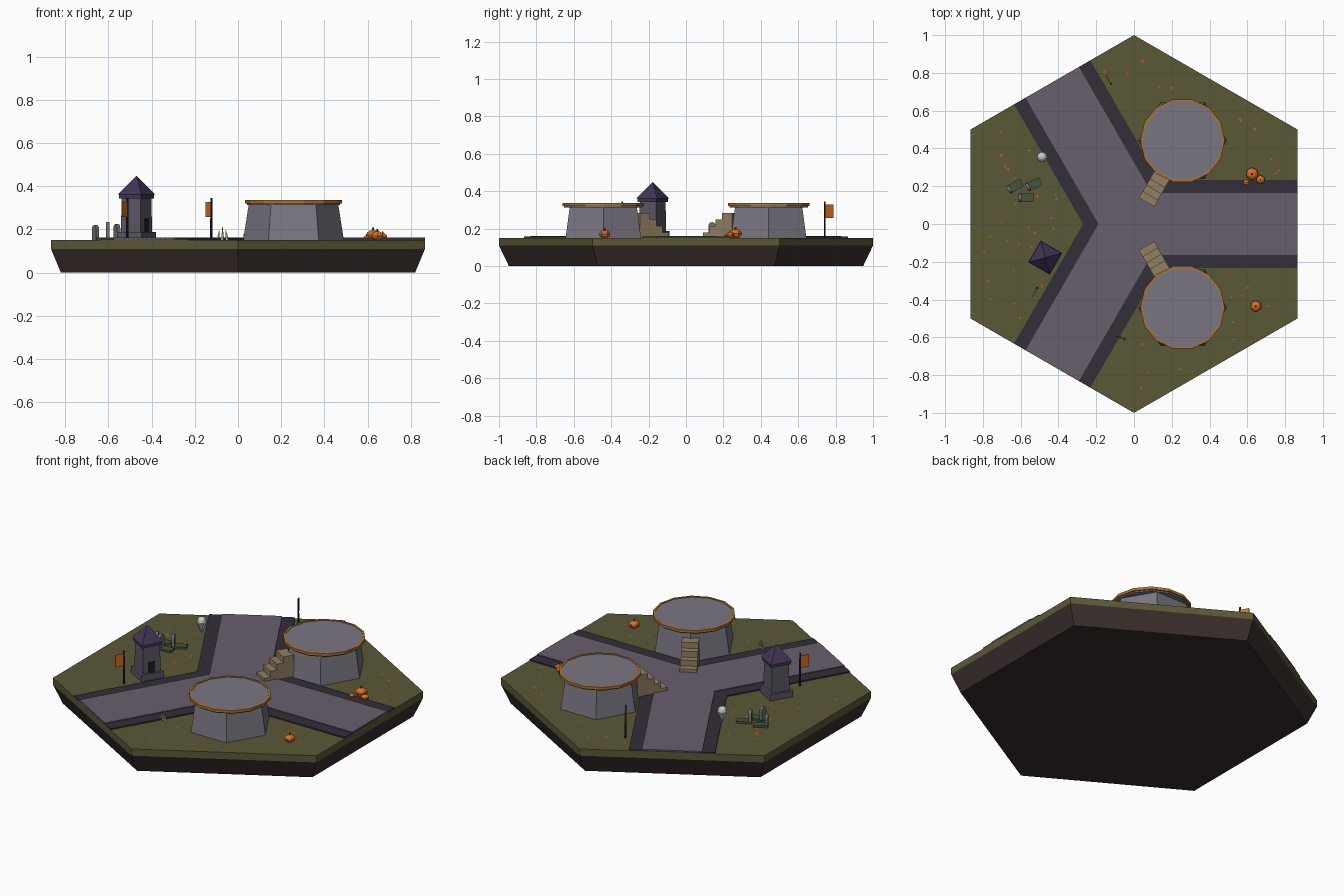
import bpy, bmesh, random
from math import sin, cos, pi, radians, hypot
from mathutils import Matrix, Vector

if "Cube" in bpy.data.objects:
    bpy.data.objects.remove(bpy.data.objects["Cube"])

random.seed(7)
G = 0.15  # ground level
S60 = sin(pi / 3)


def mat(name, r, g, b):
    m = bpy.data.materials.new(name)
    m.diffuse_color = [((c / 255 + 0.055) / 1.055) ** 2.4 for c in (r, g, b)] + [1]
    m.use_nodes = True
    m.node_tree.nodes["Principled BSDF"].inputs["Base Color"].default_value = m.diffuse_color
    return m


EARTH = mat("earth", 58, 46, 44)
GRASS = mat("grass", 90, 87, 54)
ROAD = mat("paving", 104, 95, 108)
KERB = mat("kerb", 50, 46, 56)
STONE = mat("stone", 122, 118, 130)
WALL = mat("wall", 92, 87, 102)
GOLD = mat("gold", 170, 115, 45)
WOOD = mat("wood", 145, 127, 97)
ROOF = mat("roof", 66, 52, 86)
DARK = mat("dark", 32, 29, 34)
ORANGE = mat("orange", 220, 110, 35)
MOSS = mat("moss", 70, 85, 58)
GRAVE = mat("gravestone", 110, 114, 112)
WHITE = mat("white", 225, 228, 225)
BONE = mat("bone", 200, 190, 165)
LEAF = mat("leaf", 175, 95, 40)


def make(name, bm, m, loc=(0, 0, 0), rot=0):
    bmesh.ops.recalc_face_normals(bm, faces=bm.faces)
    me = bpy.data.meshes.new(name)
    bm.to_mesh(me)
    bm.free()
    me.materials.append(m)
    ob = bpy.data.objects.new(name, me)
    ob.location = loc
    ob.rotation_euler.z = rot
    bpy.context.collection.objects.link(ob)
    return ob


def frustum(name, n, r1, r2, z0, z1, m, loc=(0, 0), rot=0.0):
    """n-sided cone or prism; first corner at angle rot."""
    bm = bmesh.new()
    bmesh.ops.create_cone(bm, cap_ends=True, segments=n, radius1=r1, radius2=r2, depth=z1 - z0,
                          matrix=Matrix.Rotation(-pi / 2, 4, 'Z'))
    return make(name, bm, m, (*loc, (z0 + z1) / 2), rot)


def prism(name, pts, depth, m, loc=(0, 0, 0), rot=0.0, upright=False):
    """Extruded outline: flat (xy) upward, or upright (xz) centred on y."""
    bm = bmesh.new()
    vs = [bm.verts.new((x, -depth / 2, y) if upright else (x, y, 0)) for x, y in pts]
    f = bm.faces.new(vs)
    ext = bmesh.ops.extrude_face_region(bm, geom=[f])["geom"]
    off = Vector((0, depth, 0) if upright else (0, 0, depth))
    bmesh.ops.translate(bm, vec=off, verts=[v for v in ext if isinstance(v, bmesh.types.BMVert)])
    return make(name, bm, m, loc, rot)


def box(name, sx, sy, z0, z1, m, loc, rot=0.0):
    pts = [(-sx / 2, -sy / 2), (sx / 2, -sy / 2), (sx / 2, sy / 2), (-sx / 2, sy / 2)]
    return prism(name, pts, z1 - z0, m, (*loc, z0), rot)


# hexagonal tile
frustum("earth_base", 6, 0.947, 1.0, 0, 0.11, EARTH, rot=pi / 2)
frustum("grass_slab", 6, 1.0, 1.0, 0.11, G, GRASS, rot=pi / 2)


# three-armed road: wide kerb with paving on top
def y_outline(w):
    pts = []
    for k in range(3):
        a = k * 2 * pi / 3
        for x, y in ((0.866, -w), (0.866, w), (w / S60 * 0.5, w)):
            pts.append((x * cos(a) - y * sin(a), x * sin(a) + y * cos(a)))
    # replace the inner corner by the exact crossing of neighbouring arms
    for k in range(3):
        a = k * 2 * pi / 3 + pi / 3
        pts[3 * k + 2] = (w / S60 * cos(a), w / S60 * sin(a))
    return pts


prism("road_kerb", y_outline(0.233), 0.007, KERB, (0, 0, G))
prism("road_paving", y_outline(0.163), 0.012, ROAD, (0, 0, G))

# two round platforms with trimmed rim and stairs facing the crossing
for side, label in ((1, "back"), (-1, "front")):
    c = (0.257, 0.442 * side)
    frustum(label + "_platform_body", 6, 0.233, 0.207, G, 0.318, STONE, c)
    frustum(label + "_platform_rim", 14, 0.215, 0.219, 0.314, 0.334, STONE, c)
    bm = bmesh.new()
    n = 14
    rings = [[bm.verts.new((r * cos(2 * pi * i / n), r * sin(2 * pi * i / n), z)) for i in range(n)]
             for r, z in ((0.212, 0.321), (0.224, 0.321), (0.224, 0.337), (0.212, 0.337))]
    for j in range(4):
        for i in range(n):
            bm.faces.new((rings[j][i], rings[j][(i + 1) % n],
                          rings[(j + 1) % 4][(i + 1) % n], rings[(j + 1) % 4][i]))
    make(label + "_platform_trim", bm, GOLD, (*c, 0))
    prof = [(0.133, G)]
    for i in range(4):
        z = 0.18 + 0.035 * i
        prof += [(0.133 + 0.0385 * i, z), (0.133 + 0.0385 * (i + 1), z)]
    prof[-1] = (0.31, prof[-1][1])
    prism(label + "_stairs", prof + [(0.31, G)], 0.093, WOOD, rot=side * pi / 3, upright=True)

# small shrine with pyramid roof
sc, sr = (-0.47, -0.178), radians(-30)
box("shrine_base", 0.132, 0.132, G, 0.187, WALL, sc, sr)
frustum("shrine_wall", 4, 0.075, 0.071, 0.187, 0.345, WALL, sc, sr + pi / 4)
box("shrine_cornice", 0.118, 0.118, 0.343, 0.362, ROOF, sc, sr)
frustum("shrine_roof", 4, 0.09, 0, 0.362, 0.449, ROOF, sc, sr + pi / 4)
box("shrine_door", 0.008, 0.036, 0.187, 0.25, DARK,
    (sc[0] + 0.052 * cos(sr), sc[1] + 0.052 * sin(sr)), sr)

# banners on poles
for i, (x, y, a) in enumerate(((-0.123, 0.742, 120), (-0.512, -0.34, 240))):
    a = radians(a)
    frustum(f"banner_pole_{i}", 6, 0.006, 0.005, G, 0.345, DARK, (x, y))
    box(f"banner_cloth_{i}", 0.048, 0.005, 0.257, 0.328, ORANGE,
        (x + 0.028 * cos(a), y + 0.028 * sin(a)), a)

# graves: mossy plot with a round-topped stone at its left end
head = [(-0.02, 0), (0.02, 0)] + [(0.02 * cos(pi * t / 6), 0.055 + 0.02 * sin(pi * t / 6)) for t in range(7)]
for i, (x, y, a, dz) in enumerate(((-0.63, 0.2, 30, -0.005), (-0.53, 0.21, 25, 0), (-0.57, 0.14, 0, 0.01))):
    a = radians(a)
    box(f"grave_plot_{i}", 0.08, 0.045, G, G + 0.012, MOSS, (x, y), a)
    prism(f"gravestone_{i}", head, 0.016, GRAVE,
          (x - 0.034 * cos(a), y - 0.034 * sin(a), G + dz), a + pi / 2, upright=True)

# floating white wisp: round head over a pointed tail
bm = bmesh.new()
bmesh.ops.create_uvsphere(bm, u_segments=10, v_segments=6, radius=0.026)
make("wisp_head", bm, WHITE, (-0.487, 0.355, 0.262))
frustum("wisp_tail", 8, 0.003, 0.03, 0.195, 0.255, WHITE, (-0.487, 0.355))

# bone spikes beside the road
for i, (dx, dy, h) in enumerate(((-0.018, 0.01, 0.045), (0, 0, 0.062), (0.018, -0.008, 0.048))):
    ob = frustum(f"bone_spike_{i}", 5, 0.008, 0.001, G, G + h, BONE, (-0.072 + dx, -0.6 + dy))
    ob.rotation_euler.y = -dx * 8


# ribbed pumpkins
def pumpkin(i, x, y, r):
    bm = bmesh.new()
    bmesh.ops.create_uvsphere(bm, u_segments=12, v_segments=6, radius=r)
    for k, v in enumerate(bm.verts):
        d = hypot(v.co.x, v.co.y)
        if d > 1e-5:
            a = round((Vector((v.co.x, v.co.y)).angle_signed(Vector((1, 0)))) / (pi / 6))
            f = 1 if a % 2 else 0.9
            v.co.x *= f
            v.co.y *= f
        v.co.z *= 0.72
    make(f"pumpkin_{i}", bm, ORANGE, (x, y, G + r * 0.68))
    frustum(f"pumpkin_stem_{i}", 5, r * 0.18, r * 0.12, G + r * 1.3, G + r * 1.75, MOSS, (x, y))


for i, p in enumerate(((0.625, 0.265, 0.034), (0.67, 0.235, 0.023), (0.595, 0.22, 0.016), (0.645, -0.435, 0.03))):
    pumpkin(i, *p)

# fallen leaves scattered over the grass
bm = bmesh.new()
count = 0
while count < 48:
    x, y = random.uniform(-0.8, 0.8), random.uniform(-0.9, 0.9)
    arms = [(x * cos(k * 2 * pi / 3) + y * sin(k * 2 * pi / 3),
             y * cos(k * 2 * pi / 3) - x * sin(k * 2 * pi / 3)) for k in range(3)]
    if any(abs(u) > 0.82 for u, v in arms) or any(u > 0 and abs(v) < 0.25 for u, v in arms):
        continue
    if hypot(x - 0.257, abs(y) - 0.442) < 0.25:
        continue
    s, a = random.uniform(0.007, 0.014), random.uniform(0, 2 * pi)
    bm.faces.new([bm.verts.new((x + s * cos(a + t), y + s * sin(a + t), G + 0.003)) for t in (0, 2.1, 4.2)])
    count += 1
make("fallen_leaves", bm, LEAF)
